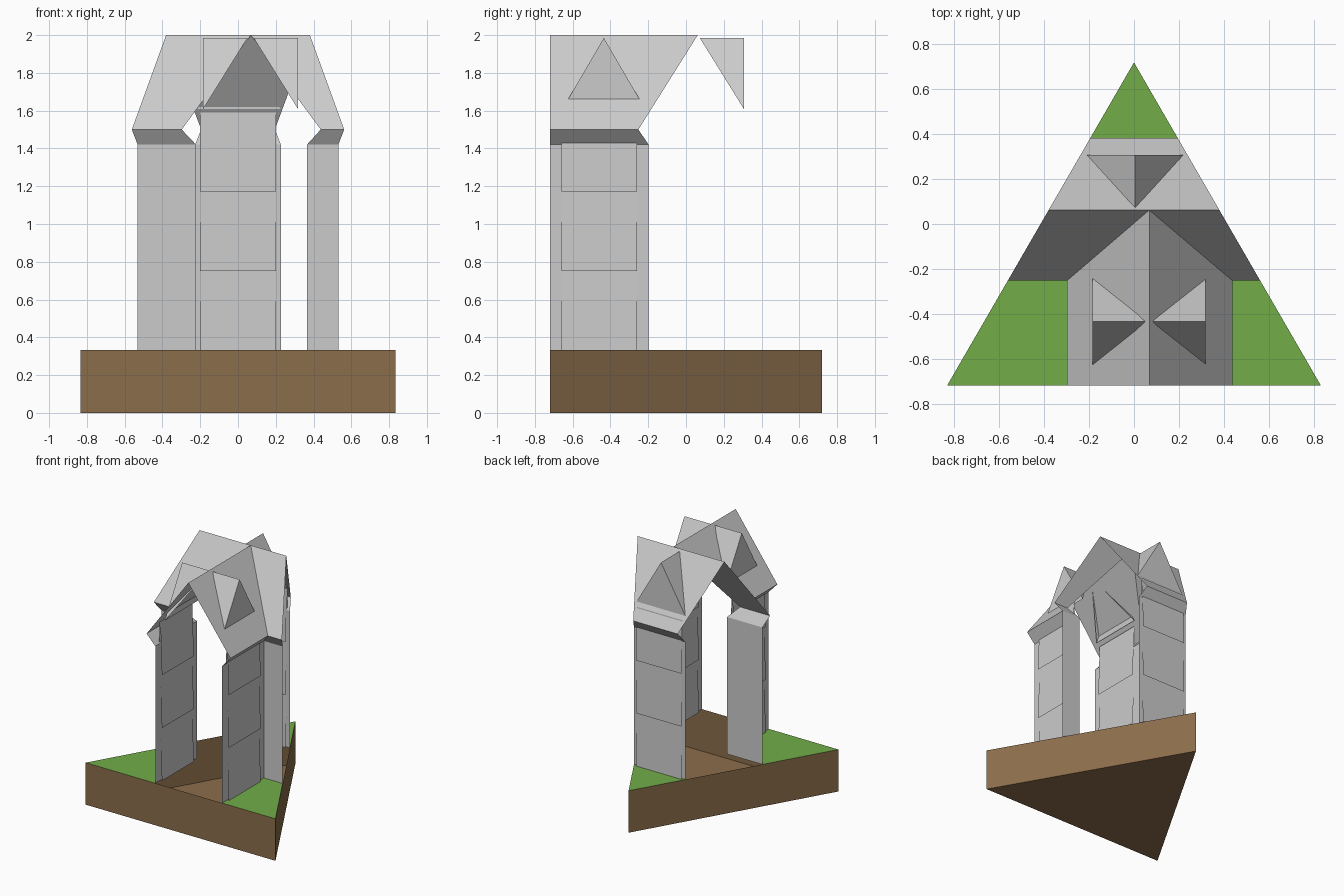
import bpy
from mathutils import Vector

if "Cube" in bpy.data.objects:
    bpy.data.objects.remove(bpy.data.objects["Cube"])

def material(name, rgb):
    m = bpy.data.materials.new(name)
    m.diffuse_color = (*rgb, 1)
    m.use_nodes = True
    m.node_tree.nodes["Principled BSDF"].inputs["Base Color"].default_value = m.diffuse_color
    return m

brown = material("soil", (0.26, 0.155, 0.07))
green = material("grass", (0.17, 0.42, 0.066))

def sheet(name, polys, facing, mat=None):
    """Thin open surface; every polygon is turned towards 'facing'."""
    verts, faces = [], []
    for p in polys:
        n = (Vector(p[1]) - Vector(p[0])).cross(Vector(p[2]) - Vector(p[0]))
        if n.dot(Vector(facing)) < 0:
            p = p[::-1]
        ids = []
        for c in p:
            c = tuple(round(v, 5) for v in c)
            if c not in verts:
                verts.append(c)
            ids.append(verts.index(c))
        faces.append(ids)
    me = bpy.data.meshes.new(name)
    me.from_pydata(verts, [], faces)
    if mat:
        me.materials.append(mat)
    ob = bpy.data.objects.new(name, me)
    bpy.context.collection.objects.link(ob)
    return ob

def strip(lo, z0, hi, z1):
    """Quads between two plan polylines at two heights."""
    return [[(*lo[i], z0), (*lo[i + 1], z0), (*hi[i + 1], z1), (*hi[i], z1)]
            for i in range(len(lo) - 1)]

def edge(y):
    """Half width of the triangular tile at y."""
    return HALF * (BACK - y) / (2 * BACK)

HALF, BACK, GROUND = 0.833, 0.72, 0.333
WALL_Z, EAVE_Z, RIDGE_Z = 1.42, 1.5, 2.0
RX, RY = 0.068, 0.062                 # ridge positions of the crossing roofs
EL, ER, EF, EB = -0.298, 0.438, -0.252, 0.383   # eave lines
WL, WR, WF, WB = -0.222, 0.365, -0.198, 0.328   # wall lines
FRONT = -BACK

# hollow soil base: sides and bottom
tri = [(-HALF, FRONT), (HALF, FRONT), (0, BACK)]
for i, side in enumerate(("front", "right", "left")):
    a, b = tri[i], tri[(i + 1) % 3]
    sheet("base_" + side, strip([a, b], 0, [a, b], GROUND),
          (b[1] - a[1], a[0] - b[0], 0), brown)
sheet("base_bottom", [[(*p, 0) for p in tri]], (0, 0, -1), brown)

# each corner: grass, wall and sloping soffit
corners = {
    "left": ([(-edge(WF), WF), (WL, WF), (WL, FRONT)],
             [(-edge(EF), EF), (EL, EF), (EL, FRONT)], tri[0], (-1, -1, 0)),
    "right": ([(edge(WF), WF), (WR, WF), (WR, FRONT)],
              [(edge(EF), EF), (ER, EF), (ER, FRONT)], tri[1], (1, -1, 0)),
    "back": ([(-edge(WB), WB), (edge(WB), WB)],
             [(-edge(EB), EB), (edge(EB), EB)], tri[2], (0, 1, 0)),
}
for name, (wall, eave, tip, out) in corners.items():
    sheet("grass_" + name, [[(*p, GROUND) for p in wall + [tip]]], (0, 0, 1), green)
    sheet("wall_" + name, strip(wall, GROUND, wall, WALL_Z), out)
    sheet("soffit_" + name, strip(wall, WALL_Z, eave, EAVE_Z), out)

# cross-gabled roof
valley = (RX, RY, RIDGE_Z)
ridge_l, ridge_r = (-edge(RY), RY, RIDGE_Z), (edge(RY), RY, RIDGE_Z)
corner_l, corner_r = (EL, EF, EAVE_Z), (ER, EF, EAVE_Z)
front_ridge = (RX, FRONT, RIDGE_Z)
sheet("roof", [
    [(EL, FRONT, EAVE_Z), front_ridge, valley, corner_l],
    [front_ridge, (ER, FRONT, EAVE_Z), corner_r, valley],
    [(-edge(EF), EF, EAVE_Z), corner_l, valley, ridge_l],
    [corner_r, (edge(EF), EF, EAVE_Z), ridge_r, valley],
    [ridge_l, valley, ridge_r, (edge(EB), EB, EAVE_Z), (-edge(EB), EB, EAVE_Z)],
], (0, 0, 1))

def dormer(name, face, tip, out):
    """Triangular dormer: upright face and two roof facets, open below."""
    f, t, o = Vector((*face, 0)), Vector((*tip, 0)), Vector((*out, 0))
    s = Vector((-out[1], out[0], 0)) * 0.22
    top, back = f + Vector((0, 0, 1.985)), t + Vector((0, 0, 1.985))
    a, b = f + s + Vector((0, 0, 1.608)), f - s + Vector((0, 0, 1.608))
    sheet(name + "_face", [[a, b, top]], o)
    sheet(name + "_roof", [[top, back, a], [top, back, b]], (0, 0, 1))

def panel(name, centre, out):
    """Three overlapping boards that flare on both sides of the wall."""
    c, o = Vector((*centre, 0)), Vector((*out, 0))
    s = Vector((-out[1], out[0], 0)) * 0.2
    for sign, where in ((1, "outer"), (-1, "inner")):
        polys = []
        for k in range(3):
            z0 = GROUND + 0.419 * k
            low = c + o * sign * 0.016 + Vector((0, 0, z0))
            high = c + o * sign * 0.003 + Vector((0, 0, z0 + 0.419))
            polys.append([low - s, low + s, high + s, high - s])
        sheet(name + "_" + where, polys, o * sign)

# dormers and wall boards on the three long sides
dormer("dormer_left", (-0.185, -0.435), (0.05, -0.435), (-1, 0))
dormer("dormer_right", (0.318, -0.435), (0.083, -0.435), (1, 0))
dormer("dormer_back", (0.005, 0.307), (0.005, 0.073), (0, 1))
panel("boards_left", (WL, -0.46), (-1, 0))
panel("boards_right", (WR, -0.46), (1, 0))
panel("boards_back", (0, WB), (0, 1))
